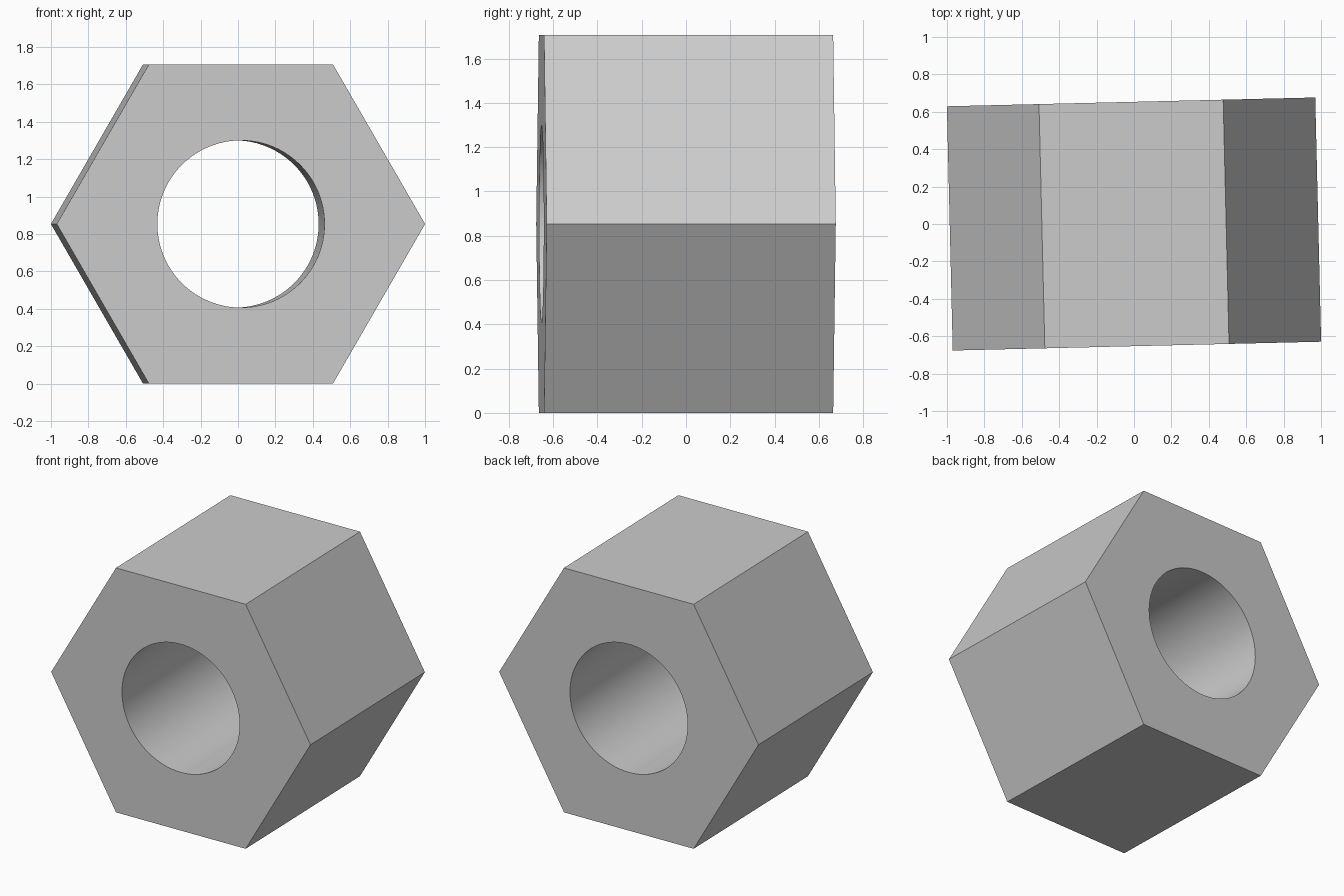
import bpy
import bmesh
from math import cos, sin, pi, sqrt, radians

cube = bpy.data.objects.get("Cube")
if cube:
    bpy.data.objects.remove(cube, do_unlink=True)

OUTER, BORE, LENGTH = 0.985, 0.447, 1.306
SIDES, STEPS = 6, 16          # hexagon sides, bore segments per side
TURN = radians(1.37)          # slight turn about the vertical axis

# Plain grey material
grey = bpy.data.materials.new("light grey")
grey.use_nodes = True
colour = (0.6, 0.6, 0.6, 1)
grey.diffuse_color = colour
grey.node_tree.nodes["Principled BSDF"].inputs["Base Color"].default_value = colour

bm = bmesh.new()


def ring(radius, count, y):
    """Circle of vertices around the y axis."""
    angles = [2 * pi * i / count for i in range(count)]
    return [bm.verts.new((radius * cos(a), y, radius * sin(a))) for a in angles]


def wall(front, back, smooth):
    """Quads joining two equal rings."""
    for i in range(len(front)):
        j = (i + 1) % len(front)
        bm.faces.new((front[i], front[j], back[j], back[i])).smooth = smooth


def cap(hexagon, circle):
    """End face with a round hole, one sector per hexagon side."""
    for i in range(SIDES):
        arc = [circle[(i * STEPS + k) % len(circle)] for k in range(STEPS + 1)]
        bm.faces.new([hexagon[i]] + arc + [hexagon[(i + 1) % SIDES]])


# Hexagonal body with a through bore
hexes = [ring(OUTER, SIDES, s * LENGTH / 2) for s in (-1, 1)]
bores = [ring(BORE, SIDES * STEPS, s * LENGTH / 2) for s in (-1, 1)]
wall(*hexes, False)
wall(*bores, True)
for hexagon, circle in zip(hexes, bores):
    cap(hexagon, circle)
bmesh.ops.recalc_face_normals(bm, faces=bm.faces[:])

mesh = bpy.data.meshes.new("hex_nut")
bm.to_mesh(mesh)
bm.free()
mesh.materials.append(grey)

nut = bpy.data.objects.new("hex_nut", mesh)
bpy.context.collection.objects.link(nut)
nut.location.z = OUTER * sqrt(3) / 2
nut.rotation_euler.z = TURN

# Smooth bore, crisp edges elsewhere
bpy.ops.object.select_all(action="DESELECT")
nut.select_set(True)
bpy.context.view_layer.objects.active = nut
bpy.ops.object.shade_smooth_by_angle(angle=radians(30))
